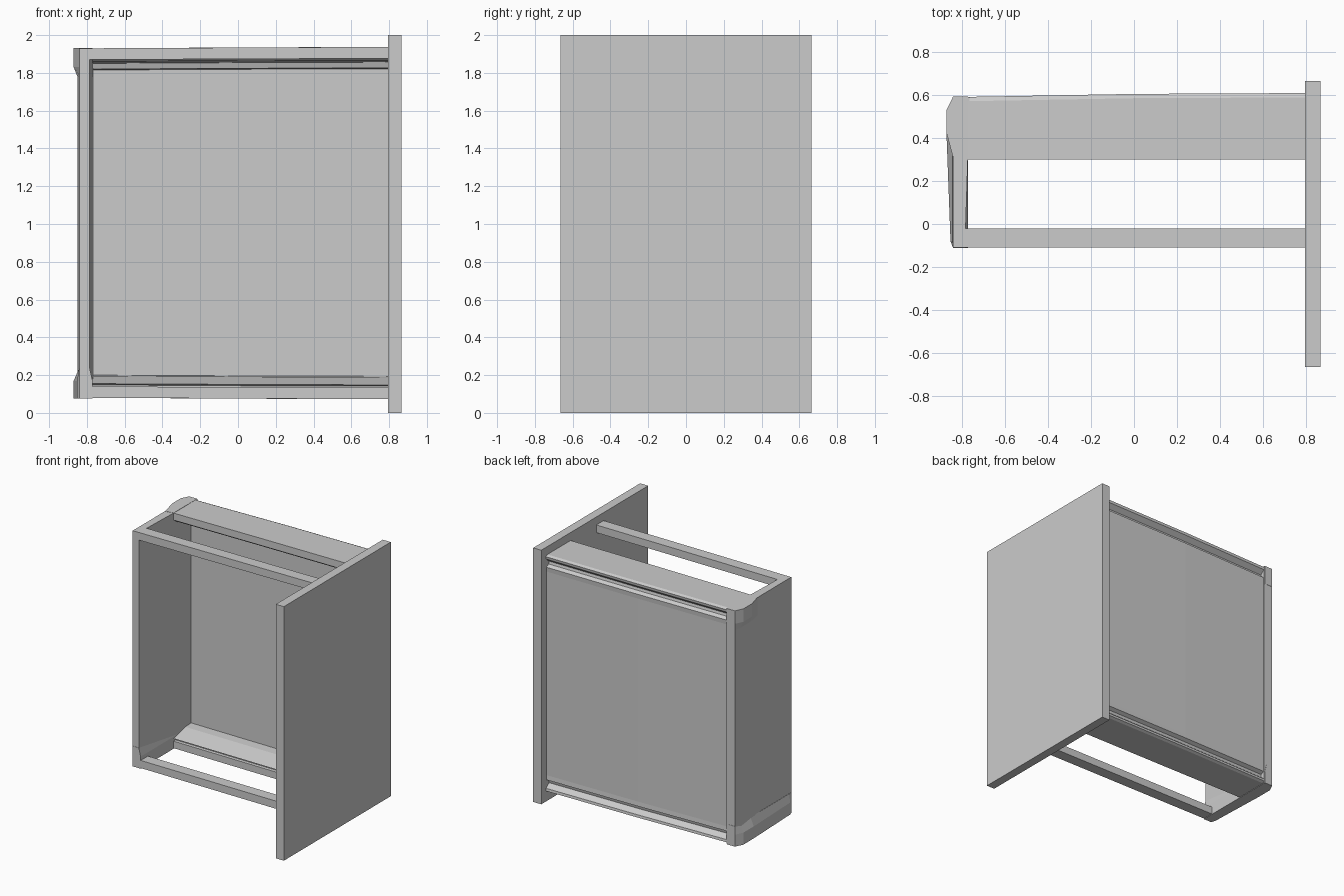
import bpy, bmesh

if "Cube" in bpy.data.objects:
    bpy.data.objects.remove(bpy.data.objects["Cube"])


def loft(name, rings):
    """Solid skinned through rings with equal point counts, capped at both ends."""
    bm = bmesh.new()
    loops = [[bm.verts.new(p) for p in ring] for ring in rings]
    n = len(rings[0])
    for a, b in zip(loops, loops[1:]):
        for i in range(n):
            j = (i + 1) % n
            bm.faces.new((a[i], a[j], b[j], b[i]))
    bm.faces.new(loops[0])
    bm.faces.new(loops[-1])
    bmesh.ops.recalc_face_normals(bm, faces=bm.faces[:])
    mesh = bpy.data.meshes.new(name)
    bm.to_mesh(mesh)
    bm.free()
    obj = bpy.data.objects.new(name, mesh)
    bpy.context.collection.objects.link(obj)
    return obj


def at_z(outline, z):
    return [(x, y, z) for x, y in outline]


def at_x(profile, x, grow=1.0, back=0.0):
    """Place a y-z profile at x, widening it vertically and pushing its back edge out."""
    return [(x, y + (back if y > 0.53 else 0), MID + (z - MID) * grow) for y, z in profile]


MID = 1.005          # mirror height of the frame
LEFT, RIGHT = -0.78, 0.80

# Large upright end board
board = [(0.795, -0.665), (0.865, -0.665), (0.865, 0.665), (0.795, 0.665)]
loft("end_board", [at_z(board, 0), at_z(board, 2)])

# Front rails, top and bottom
rail = [(-0.11, 1.87), (-0.02, 1.87), (-0.02, 1.93), (-0.11, 1.93)]
for name, prof in (("top_rail", rail),
                   ("bottom_rail", [(y, 2 * MID - z) for y, z in rail])):
    loft(name, [at_x(prof, LEFT - 0.02), at_x(prof, RIGHT, 1.008)])

# Back shell: C-shaped section; outer lip and groove mirrored, inner steps differ
outer = [(0.30, 1.93), (0.57, 1.93), (0.59, 1.92), (0.587, 1.90), (0.55, 1.87),
         (0.555, 1.85), (0.583, 1.835), (0.58, 1.80)]
inner_low = [(0.30, 0.135), (0.32, 0.138), (0.32, 0.148), (0.30, 0.155), (0.44, 0.195), (0.51, 0.20)]
inner_high = [(0.51, 1.815), (0.47, 1.82), (0.46, 1.85), (0.32, 1.86), (0.30, 1.875)]
shell = outer + [(y, 2 * MID - z) for y, z in reversed(outer)] + inner_low + inner_high
loft("back_shell", [at_x(shell, LEFT),
                    at_x(shell, 0.0, 1.005, 0.014),
                    at_x(shell, RIGHT, 1.008, 0.018)])

# Side wall, slightly thicker towards the front
wall = [(-0.84, -0.11), (-0.785, -0.11), (-0.765, 0.51), (-0.765, 0.59),
        (-0.84, 0.59), (-0.85, 0.53), (-0.84, 0.28)]
loft("side_wall", [at_z(wall, 0.08), at_z(wall, 1.93)])

# Upper corner cap, flaring out towards the top
cap = [(-0.77, 0.30), (-0.835, 0.29), (-0.87, 0.42), (-0.87, 0.53), (-0.84, 0.592), (-0.77, 0.592)]
cap_low = [(max(x, -0.85), y) for x, y in cap]
loft("top_corner_cap", [at_z(cap_low, 1.78), at_z(cap, 1.83), at_z(cap, 1.932)])

# Lower corner cap, running the full depth of the wall
foot = [(-0.77, -0.112), (-0.84, -0.112), (-0.852, -0.08), (-0.87, 0.40),
        (-0.87, 0.53), (-0.84, 0.592), (-0.77, 0.592)]
foot_top = [(max(x, -0.842) if x < -0.8 else -0.785, y) for x, y in foot]
loft("bottom_corner_cap", [at_z(foot, 0.076), at_z(foot, 0.17), at_z(foot_top, 0.235)])
